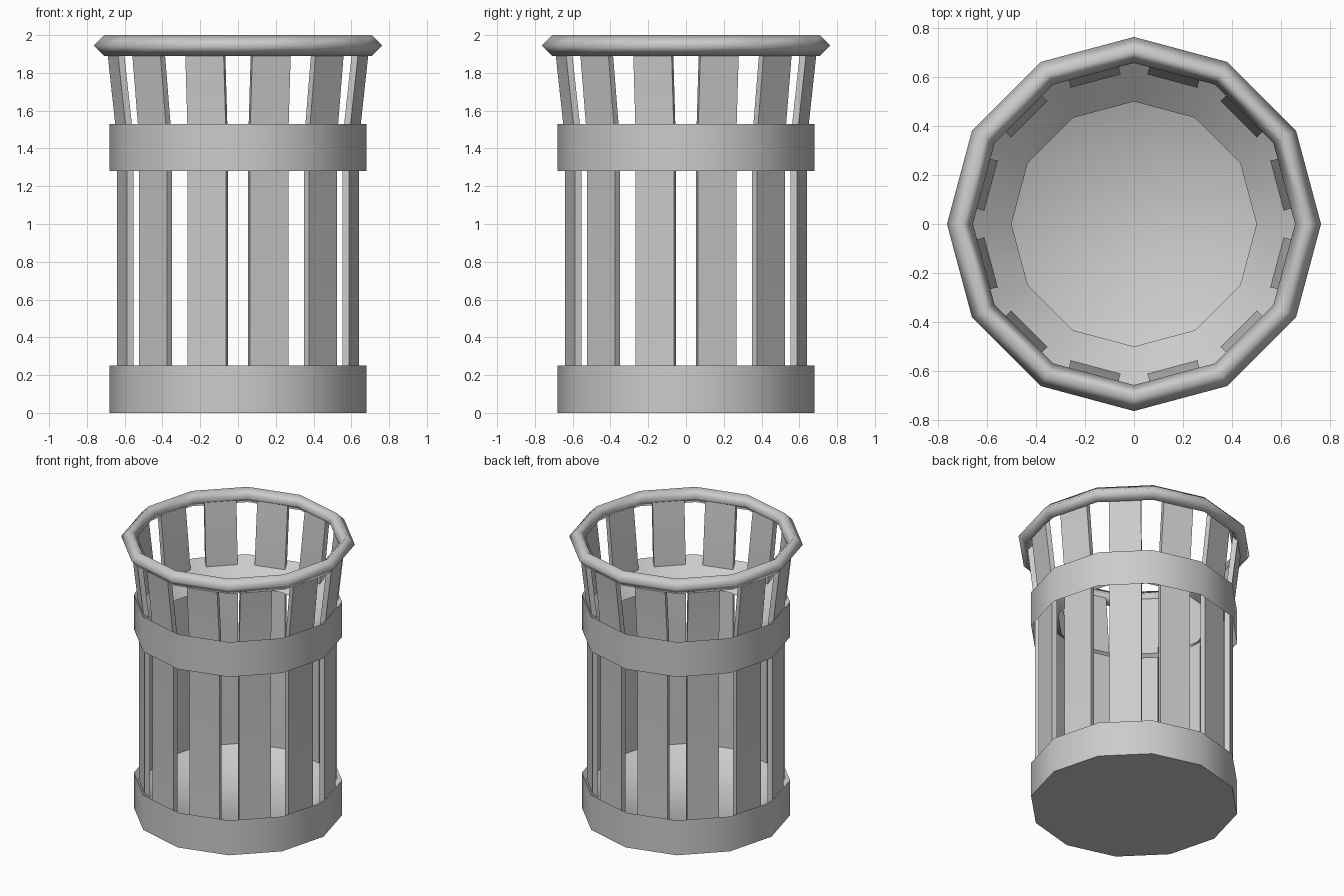
import bpy, bmesh, math

if "Cube" in bpy.data.objects:
    bpy.data.objects.remove(bpy.data.objects["Cube"])

SIDES = 12


def finish(name, bm, angle=50):
    bmesh.ops.recalc_face_normals(bm, faces=bm.faces)
    me = bpy.data.meshes.new(name)
    bm.to_mesh(me)
    bm.free()
    ob = bpy.data.objects.new(name, me)
    bpy.context.collection.objects.link(ob)
    bpy.ops.object.select_all(action='DESELECT')
    ob.select_set(True)
    bpy.context.view_layer.objects.active = ob
    bpy.ops.object.shade_smooth_by_angle(angle=math.radians(angle))
    return ob


def lathe(name, profile, closed=False, caps=(), angle=50):
    """Turn an (r, z) profile into a twelve-sided ring; caps lists profile points to fill."""
    bm = bmesh.new()
    rings = []
    for r, z in profile:
        rings.append([bm.verts.new((r * math.cos(2 * math.pi * i / SIDES),
                                    r * math.sin(2 * math.pi * i / SIDES), z))
                      for i in range(SIDES)])
    pairs = list(zip(rings, rings[1:]))
    if closed:
        pairs.append((rings[-1], rings[0]))
    for a, b in pairs:
        for i in range(SIDES):
            j = (i + 1) % SIDES
            bm.faces.new((a[i], a[j], b[j], b[i]))
    for c in caps:
        bm.faces.new(rings[c])
    return finish(name, bm, angle)


# Base: outer wall, sloped inside and floor
lathe("base", [(0.68, 0), (0.68, 0.25), (0.5, 0.10)], caps=(0, 2))

# Middle band with the same inward slope, open in the centre
lathe("middle_band", [(0.68, 1.28), (0.68, 1.53), (0.5, 1.38)])

# Rim: four-sided smooth tube
R, t, zc = 0.71, 0.053, 1.945
lathe("rim", [(R + t, zc), (R, zc + 0.055), (R - t, zc), (R, zc - 0.055)],
      closed=True, angle=180)


# Slats: upright below, flared outwards above the middle band
def slat(index):
    bm = bmesh.new()
    a = math.radians(15 + 30 * index)
    ca, sa = math.cos(a), math.sin(a)
    w, th = 0.105, 0.035
    loops = []
    for r, z in [(0.636, 0.05), (0.636, 1.45), (0.69, 1.93)]:
        loops.append([bm.verts.new((d * ca - s * sa, d * sa + s * ca, z))
                      for d, s in ((r, -w), (r, w), (r - th, w), (r - th, -w))])
    for p, q in zip(loops, loops[1:]):
        for i in range(4):
            j = (i + 1) % 4
            bm.faces.new((p[i], p[j], q[j], q[i]))
    bm.faces.new(loops[0])
    bm.faces.new(loops[-1])
    finish("slat_%02d" % (index + 1), bm)


for k in range(SIDES):
    slat(k)
